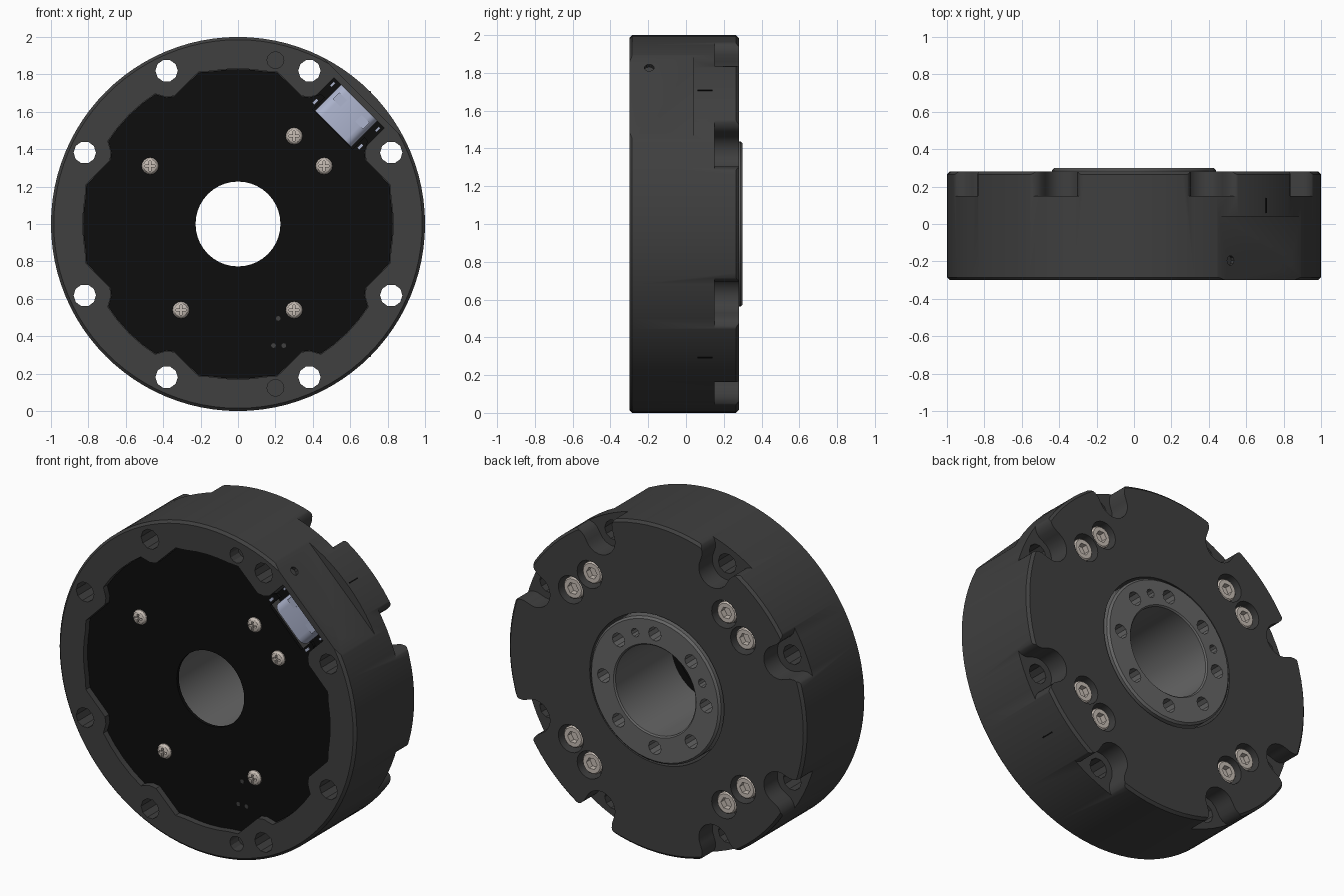
import bpy, bmesh, math
from mathutils import Matrix, Vector

if "Cube" in bpy.data.objects:
    bpy.data.objects.remove(bpy.data.objects["Cube"], do_unlink=True)


def material(name, r, g, b):
    m = bpy.data.materials.new(name)
    m.use_nodes = True
    m.diffuse_color = (r, g, b, 1)
    m.node_tree.nodes["Principled BSDF"].inputs["Base Color"].default_value = (r, g, b, 1)
    return m


SHELL = material("charcoal shell", 0.05, 0.05, 0.05)
BOARD = material("black board", 0.004, 0.004, 0.004)
HUB = material("grey hub", 0.13, 0.13, 0.13)
STEEL = material("warm steel", 0.56, 0.5, 0.45)
PORT = material("pale port metal", 0.42, 0.46, 0.62)

AXIS = Vector((0, 0, 1))


# Profiles: points across the disc, x and z from its centre
def circle(r, n=32, cx=0, cz=0, turn=0):
    return [(cx + r * math.cos(turn + math.tau * i / n), cz + r * math.sin(turn + math.tau * i / n))
            for i in range(n)]


def polar(r, deg):
    return r * math.cos(math.radians(deg)), r * math.sin(math.radians(deg))


def rotate(pts, deg):
    c, s = polar(1, deg)
    return [(x * c - z * s, x * s + z * c) for x, z in pts]


def box(x0, x1, z0, z1):
    return [(x0, z0), (x1, z0), (x1, z1), (x0, z1)]


def stadium(length, height, n=8):
    r, e = height / 2, (length - height) / 2
    right = [(e + r * math.cos(a), r * math.sin(a))
             for a in [math.pi * (i / n - 0.5) for i in range(n + 1)]]
    return right + [(-x, -z) for x, z in right]


def finish(name, bm, mat):
    bmesh.ops.recalc_face_normals(bm, faces=bm.faces)
    mesh = bpy.data.meshes.new(name)
    bm.to_mesh(mesh)
    bm.free()
    mesh.materials.append(mat)
    ob = bpy.data.objects.new(name, mesh)
    ob.location = AXIS
    bpy.context.scene.collection.objects.link(ob)
    return ob


def prism(name, pts, y0, y1, mat=SHELL, matrix=None):
    """Extrude a profile along y, or along another frame."""
    bm = bmesh.new()
    face = bm.faces.new([bm.verts.new((x, y0, z)) for x, z in pts])
    out = bmesh.ops.extrude_face_region(bm, geom=[face])["geom"]
    bmesh.ops.translate(bm, vec=(0, y1 - y0, 0),
                        verts=[v for v in out if isinstance(v, bmesh.types.BMVert)])
    if matrix:
        bm.transform(matrix)
    return finish(name, bm, mat)


def lathe(name, profile, n, mat):
    """Stack rings of (radius, y); closed profiles make tubes."""
    bm = bmesh.new()
    rings = [[bm.verts.new((x, y, z)) for x, z in circle(r, n)] for r, y in profile]
    tube = profile[0] == profile[-1]
    if tube:
        rings[-1] = rings[0]
    else:
        bm.faces.new(rings[0])
        bm.faces.new(rings[-1])
    for a, b in zip(rings, rings[1:]):
        for i in range(n):
            j = (i + 1) % n
            bm.faces.new((a[i], a[j], b[j], b[i]))
    if tube:
        for v in [v for v in bm.verts if not v.link_faces]:
            bm.verts.remove(v)
    return finish(name, bm, mat)


def cut(ob, *cutters):
    for cutter in cutters:
        mod = ob.modifiers.new("cut", "BOOLEAN")
        mod.operation, mod.solver, mod.object = "DIFFERENCE", "EXACT", cutter
        bpy.context.view_layer.update()
        mesh = bpy.data.meshes.new_from_object(ob.evaluated_get(bpy.context.evaluated_depsgraph_get()))
        ob.modifiers.clear()
        ob.data = mesh
        bpy.data.objects.remove(cutter, do_unlink=True)


def smooth(*obs):
    for ob in obs:
        bpy.ops.object.select_all(action="DESELECT")
        ob.select_set(True)
        bpy.context.view_layer.objects.active = ob
        bpy.ops.object.shade_smooth_by_angle(angle=math.radians(28))


def radial(deg):
    """Frame whose y points outward, x along the rim and z to the back."""
    c, s = polar(1, deg)
    return Matrix(((-s, c, 0, 0), (0, 0, 1, 0), (c, s, 0, 0), (0, 0, 0, 1)))


# Front recess outline with a boss round each mounting hole
octant = [(0, 0.83), (5, 0.83), (10, 0.83), (14.5, 0.84), (26.5, 0.765), (29.5, 0.78),
          (32.5, 0.825), (38.5, 0.825)]
quarter = octant + [(45, 0.825)] + [(90 - a, r) for a, r in octant[:0:-1]]
recess = [polar(r, a + 90 * q) for q in range(4) for a, r in quarter]

# Main shell
shell = lathe("shell", [(0.985, -0.3), (1, -0.285), (1, 0.265), (0.985, 0.28)], 96, SHELL)
cut(shell, prism("cutter", circle(0.452, 64), -0.5, 0.5),
    prism("cutter", recess, -0.4, -0.25))

# Mounting holes with flared pockets open to the rim at the back
flare = [(0.904, 0.1), (0.94, 0.104), (0.965, 0.115), (0.985, 0.135), (0.993, 0.16), (1.1, 0.2)]
inner = [(0.904 - 0.1 * math.sin(a), -0.1 * math.cos(a))
         for a in [math.pi * i / 12 for i in range(1, 12)]]
pocket = [(t, -s) for t, s in flare[::-1]] + inner + flare
for q in range(4):
    for a in (25, 65):
        deg = a + 90 * q
        cut(shell, prism("cutter", rotate(pocket, deg), 0.15, 0.4),
            prism("cutter", circle(0.06, 10, *polar(0.904, deg)), -0.5, 0.5))

# Counterbores and socket screws in pairs
socket_screw = lathe("socket_screw", [(0.066, 0.18), (0.066, 0.252), (0.058, 0.26)], 16, STEEL)
cut(socket_screw, prism("cutter", circle(0.036, 6), 0.225, 0.4))
smooth(socket_screw)
spots = [polar(0.735, 45 + 90 * q + d) for q in range(4) for d in (-7, 7)]
for i, (x, z) in enumerate(spots):
    cut(shell, prism("cutter", circle(0.084, 20, x, z), 0.19, 0.4))
    screw = socket_screw if i == 0 else socket_screw.copy()
    if i:
        bpy.context.scene.collection.objects.link(screw)
    screw.location = AXIS + Vector((x, 0, z))

# Blind holes in the front rim
for side in (-1, 1):
    cut(shell, prism("cutter", circle(0.045, 12, 0.2, side * 0.876), -0.4, -0.22))

# Port flat, port opening and its side holes
frame = radial(45)
lift = Matrix.Translation((0, -0.195, 0)) @ frame
cut(shell, prism("cutter", box(-0.5, 0.5, -0.4, 0.04), 0.95, 1.2, matrix=frame),
    prism("cutter", rotate(box(0.69, 0.915, -0.19, 0.19), 45), -0.4, -0.13),
    prism("cutter", stadium(0.285, 0.105), 0.85, 1.1, matrix=lift))
for side in (-1, 1):
    cut(shell, prism("cutter", circle(0.026, 10, side * 0.22), 0.93, 1.1, matrix=lift))
smooth(shell)

# Axis ticks on the rim
for deg in (45, -45):
    prism("rim_tick", box(-0.004, 0.004, 0.06, 0.14), 0.995, 1.002, BOARD, radial(deg))

# Circuit board
board = prism("circuit_board", [(x * 0.997, z * 0.997) for x, z in recess], -0.265, -0.245, BOARD)
cut(board, prism("cutter", circle(0.227, 40), -0.5, 0.5),
    prism("cutter", rotate(box(0.715, 1, -0.15, 0.15), 45), -0.5, 0.5))
for x, z in [(0.215, -0.505), (0.19, -0.65), (0.245, -0.65)]:
    prism("board_pin", circle(0.013, 8, x, z), -0.268, -0.262, SHELL)
prism("port_pad", rotate(box(0.69, 0.915, -0.19, 0.19), 45), -0.145, -0.13, BOARD)

# Port connector with hollow shell, tongue and spring tabs
connector = prism("port_shell", stadium(0.275, 0.096), 0.72, 0.93, PORT, lift)
cut(connector, prism("cutter", stadium(0.24, 0.066), 0.76, 1, PORT, lift))
smooth(connector)
prism("port_tongue", box(-0.085, 0.085, -0.01, 0.01), 0.75, 0.92, BOARD, lift)
for side in (-1, 1):
    s = side * 0.085
    prism("port_tab", rotate(box(0.83, 0.88, s - 0.03, s + 0.03), 45), -0.248, -0.242, PORT)
    for t in (0.74, 0.87):
        prism("port_solder", rotate(box(t, t + 0.03, side * 0.17 - 0.007, side * 0.17 + 0.007), 45),
              -0.27, -0.262, PORT)

# Cross-head screws on the board
cross_screw = lathe("cross_screw", [(0.045, -0.255), (0.045, -0.272), (0.036, -0.285),
                                    (0.02, -0.291)], 16, STEEL)
cut(cross_screw, prism("cutter", box(-0.026, 0.026, -0.006, 0.006), -0.4, -0.272),
    prism("cutter", box(-0.006, 0.006, -0.026, 0.026), -0.4, -0.272))
smooth(cross_screw)
for i, (x, z) in enumerate([(-0.47, 0.31), (0.3, 0.47), (0.46, 0.31), (-0.305, -0.46), (0.3, -0.46)]):
    screw = cross_screw if i == 0 else cross_screw.copy()
    if i:
        bpy.context.scene.collection.objects.link(screw)
    screw.location = AXIS + Vector((x, 0, z))

# Output hub with bolt circle and two dowel holes
hub = lathe("hub", [(0.27, -0.245), (0.438, -0.245), (0.438, 0.288), (0.426, 0.3),
                    (0.278, 0.3), (0.27, 0.292), (0.27, -0.245)], 48, HUB)
for k in range(8):
    cut(hub, prism("cutter", circle(0.042, 10, *polar(0.345, 45 * k)), 0.2, 0.4))
for deg in (67.5, 157.5):
    cut(hub, prism("cutter", circle(0.026, 10, *polar(0.345, deg)), 0.2, 0.4))
smooth(hub)
